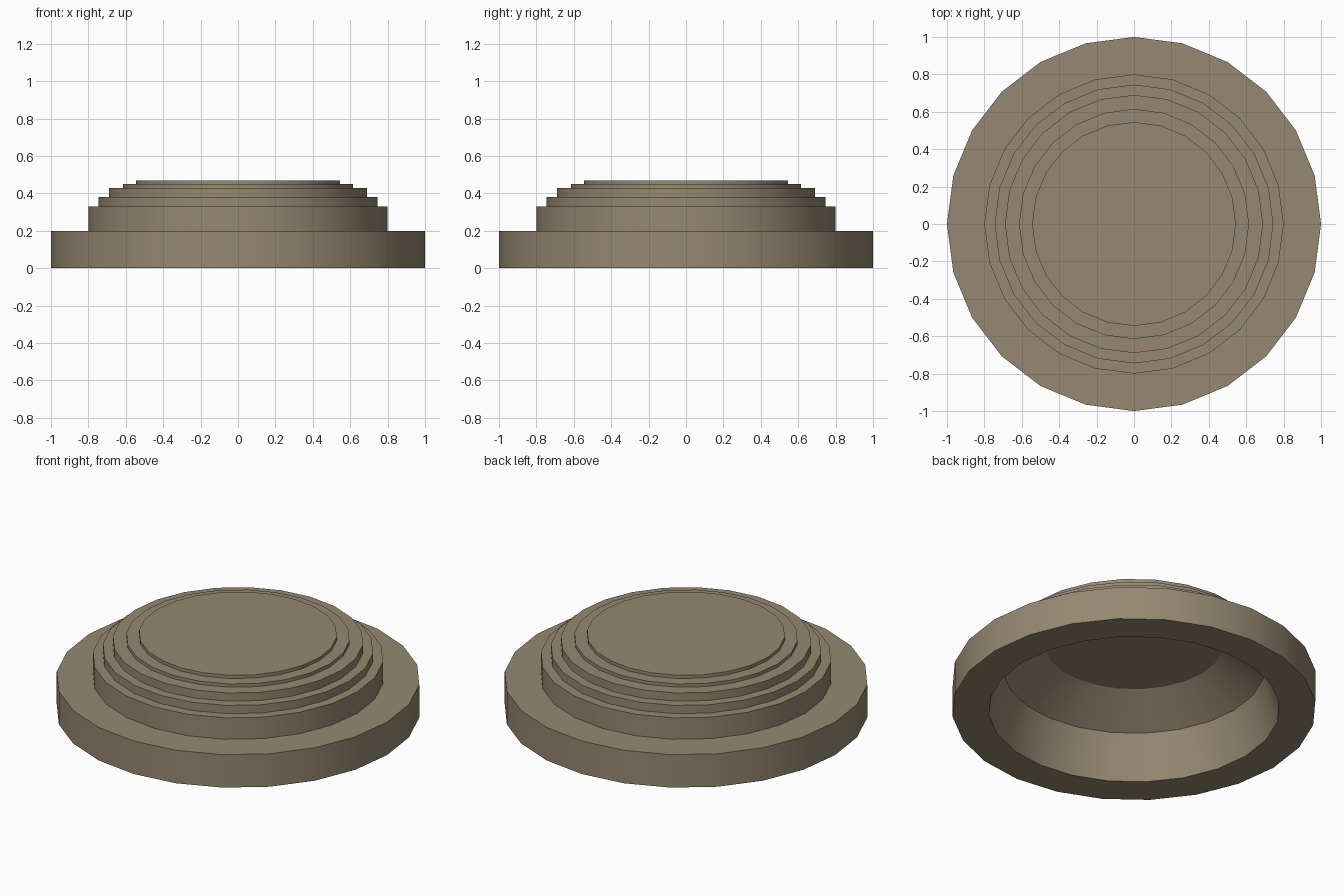
import bpy, bmesh, math

if "Cube" in bpy.data.objects:
    bpy.data.objects.remove(bpy.data.objects["Cube"])

SIDES = 24

# single stone colour
stone = bpy.data.materials.new("warm_stone")
stone.diffuse_color = (0.30, 0.25, 0.165, 1)
stone.use_nodes = True
stone.node_tree.nodes["Principled BSDF"].inputs["Base Color"].default_value = stone.diffuse_color


def lathe(name, profile):
    """Revolve (radius, height) points around z; radius 0 makes a closing cap."""
    bm = bmesh.new()
    rings = []
    for r, z in profile:
        rings.append([bm.verts.new((r * math.cos(2 * math.pi * i / SIDES),
                                    r * math.sin(2 * math.pi * i / SIDES), z))
                      for i in range(SIDES)])
    for low, high in zip(rings, rings[1:]):
        for i in range(SIDES):
            j = (i + 1) % SIDES
            bm.faces.new((low[i], low[j], high[j], high[i]))
    bm.faces.new(rings[0])       # hollow ceiling
    bm.faces.new(rings[-1])      # roof top
    bmesh.ops.recalc_face_normals(bm, faces=bm.faces)
    mesh = bpy.data.meshes.new(name)
    bm.to_mesh(mesh)
    bm.free()
    mesh.materials.append(stone)
    ob = bpy.data.objects.new(name, mesh)
    bpy.context.collection.objects.link(ob)
    return ob


# hollow underside, from the ceiling down to the rim
profile = [(0.49, 0.41), (0.72, 0.262), (0.80, 0.0)]
# outer drum
profile += [(1.0, 0.0), (1.0, 0.20)]
# stepped rings of the dome: radius, top height
steps = [(0.80, 0.33), (0.745, 0.38), (0.69, 0.43), (0.615, 0.45), (0.545, 0.47)]
z = 0.20
for r, top in steps:
    profile += [(r, z), (r, top)]
    z = top

dome = lathe("stepped_dome", profile)

# smooth round walls, sharp step edges
bpy.context.view_layer.objects.active = dome
dome.select_set(True)
bpy.ops.object.shade_smooth_by_angle(angle=math.radians(30))
